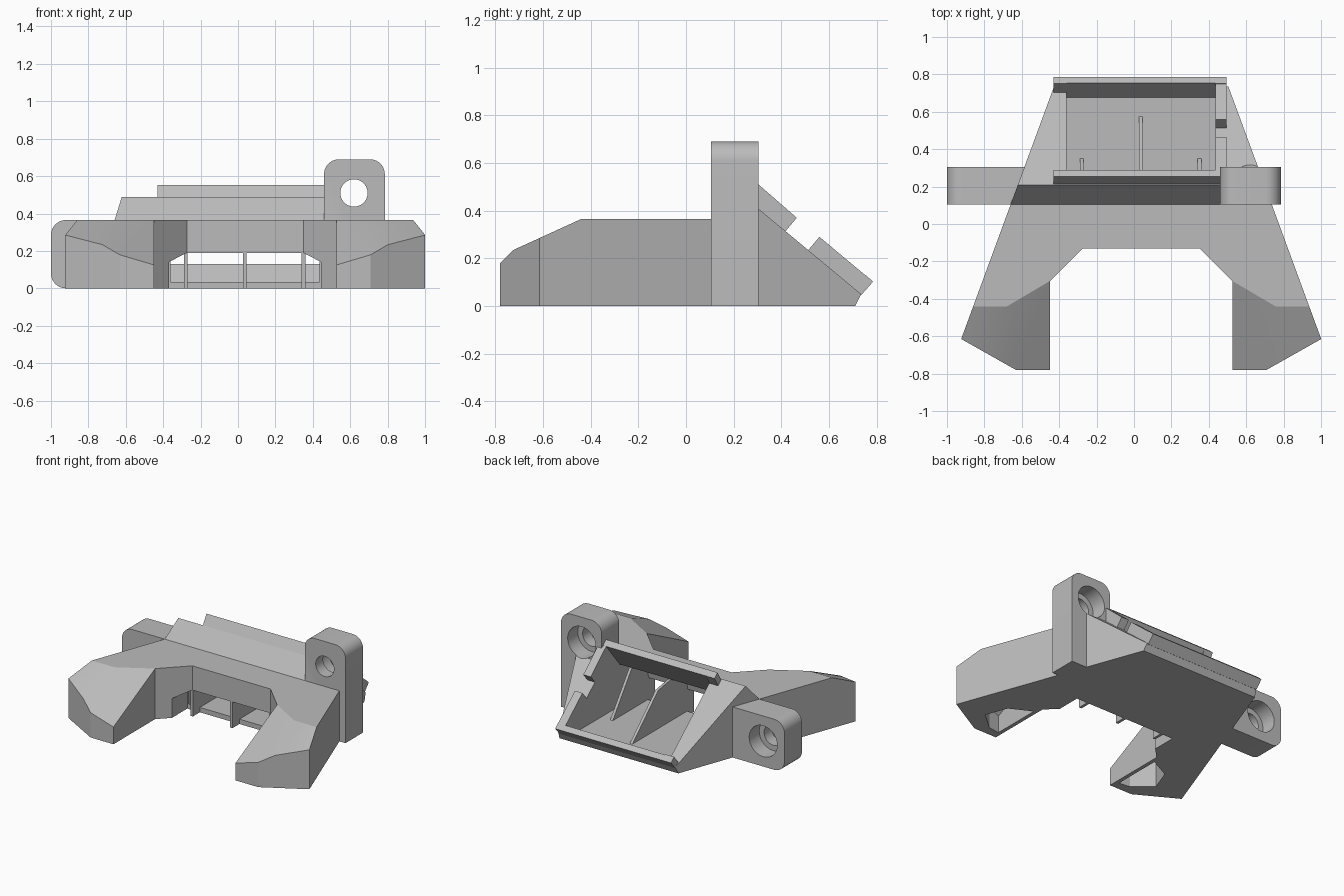
import bpy, bmesh, math
from mathutils import Vector

if "Cube" in bpy.data.objects:
    bpy.data.objects.remove(bpy.data.objects["Cube"], do_unlink=True)

CX = 0.0385          # symmetry line of the duct
H = 0.365            # height of the flat top

grey = bpy.data.materials.new("plain grey")
grey.use_nodes = True
grey.diffuse_color = (0.5, 0.5, 0.5, 1)
grey.node_tree.nodes["Principled BSDF"].inputs["Base Color"].default_value = (0.5, 0.5, 0.5, 1)


def prism(name, pts, lo, hi, axis="z", planes=()):
    """Extrude a 2D outline along an axis, then trim it; each plane is (point, normal)."""
    def place(p, d):
        return {"x": (d, p[0], p[1]), "y": (p[0], d, p[1]), "z": (p[0], p[1], d)}[axis]
    bm = bmesh.new()
    face = bm.faces.new([bm.verts.new(place(p, lo)) for p in pts])
    shift = Vector(place((0, 0), hi - lo))
    ext = bmesh.ops.extrude_face_region(bm, geom=[face], use_keep_orig=True)
    bmesh.ops.translate(bm, vec=shift, verts=[g for g in ext["geom"] if isinstance(g, bmesh.types.BMVert)])
    for co, no in planes:
        cut = bmesh.ops.bisect_plane(bm, geom=bm.verts[:] + bm.edges[:] + bm.faces[:], dist=1e-5,
                                     plane_co=co, plane_no=no, clear_outer=True)
        edges = [e for e in cut["geom_cut"] if isinstance(e, bmesh.types.BMEdge)]
        bmesh.ops.holes_fill(bm, edges=edges)
    bmesh.ops.recalc_face_normals(bm, faces=bm.faces[:])
    mesh = bpy.data.meshes.new(name)
    bm.to_mesh(mesh)
    bm.free()
    mesh.materials.append(grey)
    ob = bpy.data.objects.new(name, mesh)
    bpy.context.scene.collection.objects.link(ob)
    return ob


def combine(ob, others, operation):
    """Apply a boolean with each helper and discard the helper."""
    for other in others:
        mod = ob.modifiers.new("bool", "BOOLEAN")
        mod.operation, mod.solver, mod.object = operation, "EXACT", other
        dg = bpy.context.evaluated_depsgraph_get()
        mesh = bpy.data.meshes.new_from_object(ob.evaluated_get(dg))
        ob.modifiers.clear()
        ob.data = mesh
        bpy.data.objects.remove(other, do_unlink=True)


def mirrored(half):
    """Close a half outline given as (distance from centre, y)."""
    return [(CX + x, y) for x, y in half] + [(CX - x, y) for x, y in reversed(half)]


def arc(cx, cz, r, start, end, n=10):
    return [(cx + r * math.cos(a), cz + r * math.sin(a))
            for a in (math.radians(start + (end - start) * i / n) for i in range(n + 1))]


def bore(name, x, z, r, y0, y1):
    return prism(name, arc(x, z, r, 0, 351, 39), y0, y1, "y")


# Front body: two arms joined by a bridge, sloping down to the tips
nose_slope = ((0, -0.44, H), (0, -0.457, 1))
body = prism("duct_body", mirrored([(0.3125, -0.13), (0.4875, -0.305), (0.4875, -0.78), (0.67, -0.78),
                                    (0.9625, -0.615), (0.698, 0.105)]), 0, H, planes=[nose_slope])

# Inner bevel along the top of each arm
for s in (-1, 1):
    region = [(CX + s * x, y) for x, y in ((0.3125, -1), (1.2, -1), (1.2, 0), (0.3125, 0))]
    bevel = prism("arm_bevel", region, 0, 0.8,
                  planes=[((CX + s * 0.4875, -0.78, 0.125), (s * 0.297, 0.505, -1))])
    combine(body, [bevel], "DIFFERENCE")

# Rear body: tapered wedge with its back face tilted to the fan
SLOPE = (0, 0.64, 0.77)
rear = prism("rear_wedge", mirrored([(0.698, 0.105), (0.4625, 0.745)]), 0, 0.7, planes=[
    ((0, 0.105, H), (0, -0.77, 0.64)),
    ((0, 0.735, 0.05), SLOPE),
    ((0, 0.71, 0), (0, 0.9, -0.45))])

# Raised rim: upper lip, lower lip and a notched side wall
L, R = -0.43, 0.495
rim = [
    prism("upper_lip", [(0.2, 0.46), (0.255, 0.553), (0.29, 0.523), (0.24, 0.44)], L, R, "x"),
    prism("lower_lip", [(0.69, 0.06), (0.75, 0.133), (0.785, 0.102), (0.735, 0.045)], L, R, "x"),
    prism("side_wall_top", [(0.2, 0.46), (0.255, 0.553), (0.465, 0.37), (0.41, 0.305)], 0.435, R, "x"),
    prism("side_wall_low", [(0.505, 0.225), (0.56, 0.29), (0.785, 0.102), (0.735, 0.045)], 0.435, R, "x"),
]

# Mounting tabs with rounded corners
r = 0.08
tall = prism("tall_tab", [(0.46, 0), (0.785, 0)] + arc(0.785 - r, 0.69 - r, r, 0, 90)
             + arc(0.46 + r, 0.69 - r, r, 90, 180), 0.105, 0.305, "y")
low = prism("low_tab", [(-0.55, 0), (-0.55, H)] + arc(-1 + r, H - r, r, 90, 180)
            + arc(-1 + r, r, r, 180, 270), 0.105, 0.305, "y")
combine(body, [rear] + rim + [tall, low], "UNION")

# Screw holes with counterbores from behind
for x, z in ((0.62, 0.51), (-0.83, 0.183)):
    combine(body, [bore("screw_hole", x, z, 0.073, 0.05, 0.4),
                   bore("counterbore", x, z, 0.112, 0.19, 0.6)], "DIFFERENCE")

# Air chamber, front slot and the outlets under the arms
chamber = prism("chamber", [(0.325, 0.566), (0.135, 0.335), (-0.03, 0.335), (-0.06, 0.18),
                            (-0.06, 0.035), (0.675, 0.035), (0.79, 0.174)], -0.36, 0.435, "x")
slot = prism("front_slot", [(-0.37, -0.1), (-0.37, 0.14), (-0.275, 0.19), (0.35, 0.19),
                            (0.445, 0.14), (0.445, -0.1)], -0.3, -0.05, "y")
combine(body, [chamber, slot], "DIFFERENCE")
for s in (-1, 1):
    outline = [(CX + s * x, y) for x, y in ((0.515, -0.72), (0.515, -0.36), (0.67, -0.44), (0.73, -0.6), (0.6, -0.71))]
    outlet = prism("arm_outlet", outline, -0.1, 0.5, planes=[
        ((0, -0.44, H - 0.04), nose_slope[1]),
        ((CX + s * 0.4875, -0.78, 0.085), (-s * 0.297, -0.505, 1))])
    combine(body, [outlet], "DIFFERENCE")

# Guide fins inside the chamber
front = [(-0.13, 0), (-0.13, 0.19), (-0.06, 0.2), (-0.03, 0.335), (0.13, 0.335)]
parts = [body]
for name, x, tail in (("right_fin", -0.28, [(0.355, 0.03)]),
                      ("middle_fin", 0.0365, [(0.28, 0.31), (0.58, 0.03)]),
                      ("left_fin", 0.35, [(0.355, 0.03)])):
    parts.append(prism(name, front + tail + [(-0.05, 0.03), (-0.05, 0)], x - 0.01, x + 0.01, "x"))

# Smooth the rounded corners and bores, keep the rest crisp
for ob in parts:
    bpy.ops.object.select_all(action="DESELECT")
    ob.select_set(True)
    bpy.context.view_layer.objects.active = ob
    bpy.ops.object.shade_smooth_by_angle(angle=math.radians(20))
